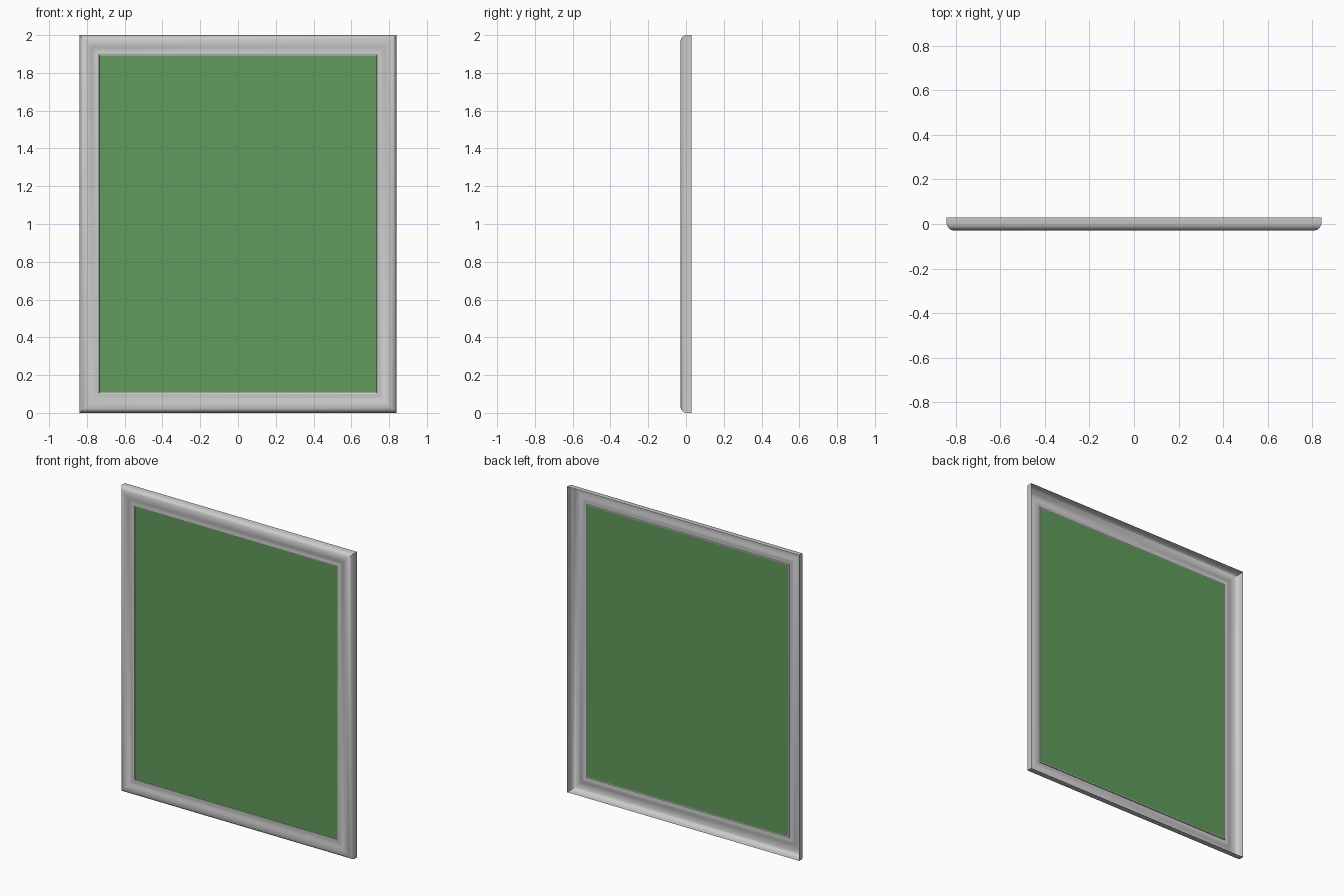
import bpy
import bmesh
import math

if "Cube" in bpy.data.objects:
    bpy.data.objects.remove(bpy.data.objects["Cube"])

HALF_W, HALF_H = 0.84, 1.0

# Moulding cross-section: (inset from the outer edge, y), back rim to inner lip
PROFILE = [
    (0.000, 0.030), (0.000, 0.000), (0.003, -0.009), (0.009, -0.018),
    (0.018, -0.025), (0.029, -0.029), (0.042, -0.030), (0.054, -0.028),
    (0.065, -0.024), (0.075, -0.021), (0.085, -0.021), (0.094, -0.023),
    (0.100, -0.023), (0.104, -0.021), (0.106, -0.016), (0.112, -0.016),
]


def ring(bm, inset, y):
    """Rectangular loop of four vertices, inset from the outer outline."""
    w, h = HALF_W - inset, HALF_H - inset
    return [bm.verts.new((sx * w, y, HALF_H + sz * h))
            for sx, sz in ((-1, -1), (1, -1), (1, 1), (-1, 1))]


def make_object(name, bm):
    mesh = bpy.data.meshes.new(name)
    bm.to_mesh(mesh)
    bm.free()
    obj = bpy.data.objects.new(name, mesh)
    bpy.context.collection.objects.link(obj)
    return obj


# Mitred hollow frame moulding, open at the back
bm = bmesh.new()
rings = [ring(bm, d, y) for d, y in PROFILE]
for a, b in zip(rings, rings[1:]):
    for i in range(4):
        j = (i + 1) % 4
        bm.faces.new((a[i], a[j], b[j], b[i]))
frame = make_object("frame", bm)
bpy.context.view_layer.objects.active = frame
frame.select_set(True)
bpy.ops.object.shade_smooth_by_angle(angle=math.radians(35))

# Flat panel held by the inner lip
bm = bmesh.new()
bm.faces.new(ring(bm, 0.107, -0.0165))
panel = make_object("panel", bm)
green = bpy.data.materials.new("panel_green")
green.diffuse_color = (0.12, 0.33, 0.11, 1.0)
green.use_nodes = True
green.node_tree.nodes["Principled BSDF"].inputs["Base Color"].default_value = green.diffuse_color
panel.data.materials.append(green)
